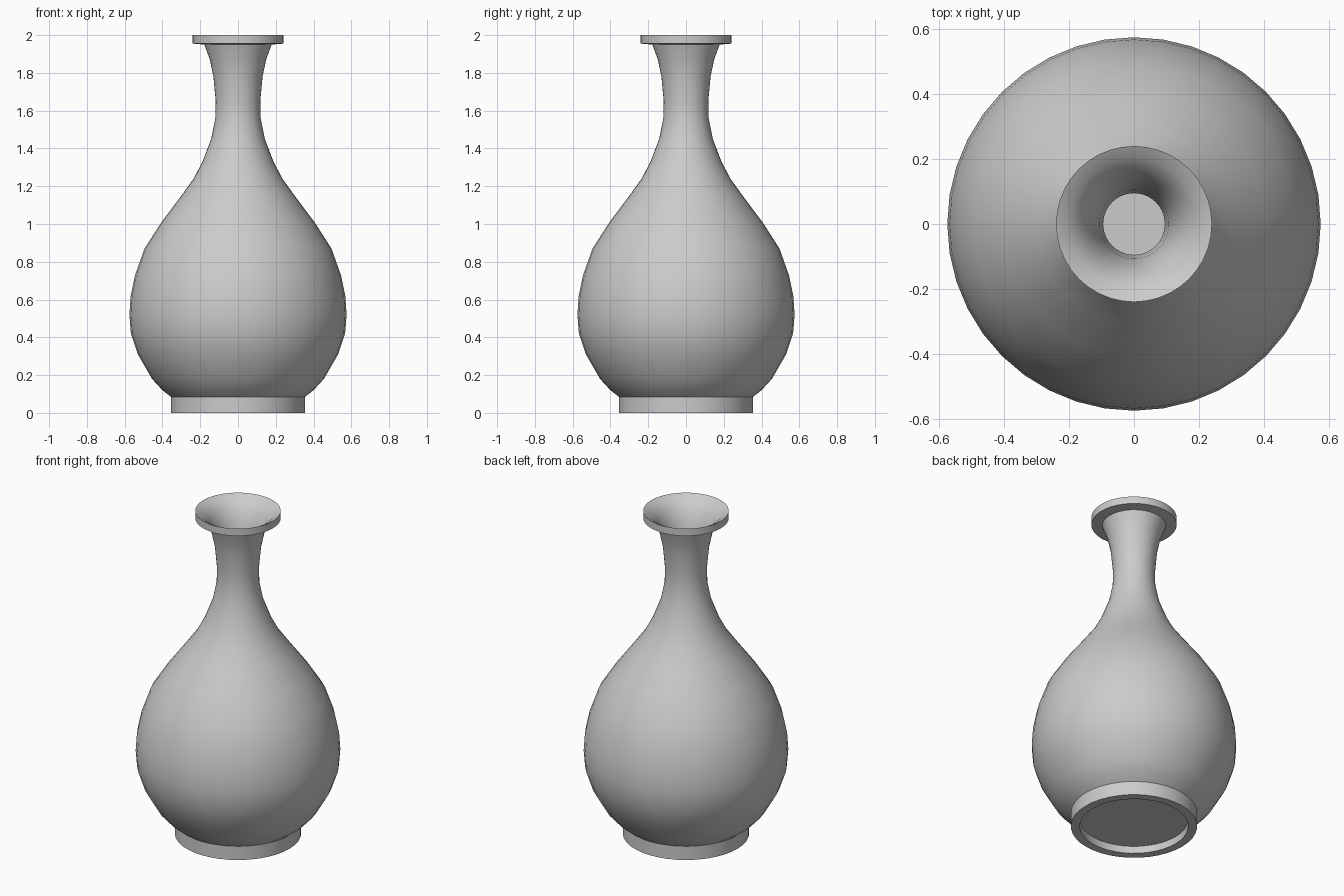
import bpy, bmesh, math

if "Cube" in bpy.data.objects:
    bpy.data.objects.remove(bpy.data.objects["Cube"])

SIDES = 40

# outer skin: body and neck, radius / height
outer = [(0.355, 0.085), (0.40, 0.12), (0.455, 0.18), (0.53, 0.31), (0.567, 0.42),
         (0.575, 0.52), (0.568, 0.62), (0.545, 0.73), (0.495, 0.87), (0.405, 1.01),
         (0.30, 1.15), (0.235, 1.24), (0.188, 1.33), (0.142, 1.45), (0.12, 1.56),
         (0.118, 1.65), (0.13, 1.78), (0.149, 1.87), (0.178, 1.95)]
# recessed underside and foot ring
foot = [(0.0, 0.045), (0.305, 0.045), (0.305, 0.0), (0.355, 0.0)]
# lip and funnel-shaped mouth
mouth = [(0.24, 1.955), (0.24, 2.0), (0.20, 1.978), (0.16, 1.935), (0.127, 1.86),
         (0.107, 1.77), (0.095, 1.65)]
# hollow inside, following the outer skin
inside = [(r - 0.025, z) for r, z in reversed(outer[1:15])] + [(0.33, 0.085), (0.0, 0.085)]
profile = foot + outer + mouth + inside

# spin the profile into the vase
bm = bmesh.new()
verts = [bm.verts.new((r, 0, z)) for r, z in profile]
edges = [bm.edges.new(pair) for pair in zip(verts, verts[1:])]
bmesh.ops.spin(bm, geom=verts + edges, cent=(0, 0, 0), axis=(0, 0, 1),
               angle=2 * math.pi, steps=SIDES, use_duplicate=False)
bmesh.ops.remove_doubles(bm, verts=bm.verts, dist=0.0005)
bmesh.ops.recalc_face_normals(bm, faces=bm.faces)
mesh = bpy.data.meshes.new("vase")
bm.to_mesh(mesh)
bm.free()

vase = bpy.data.objects.new("vase", mesh)
bpy.context.collection.objects.link(vase)
bpy.context.view_layer.objects.active = vase
vase.select_set(True)
bpy.ops.object.shade_smooth_by_angle(angle=math.radians(35))
